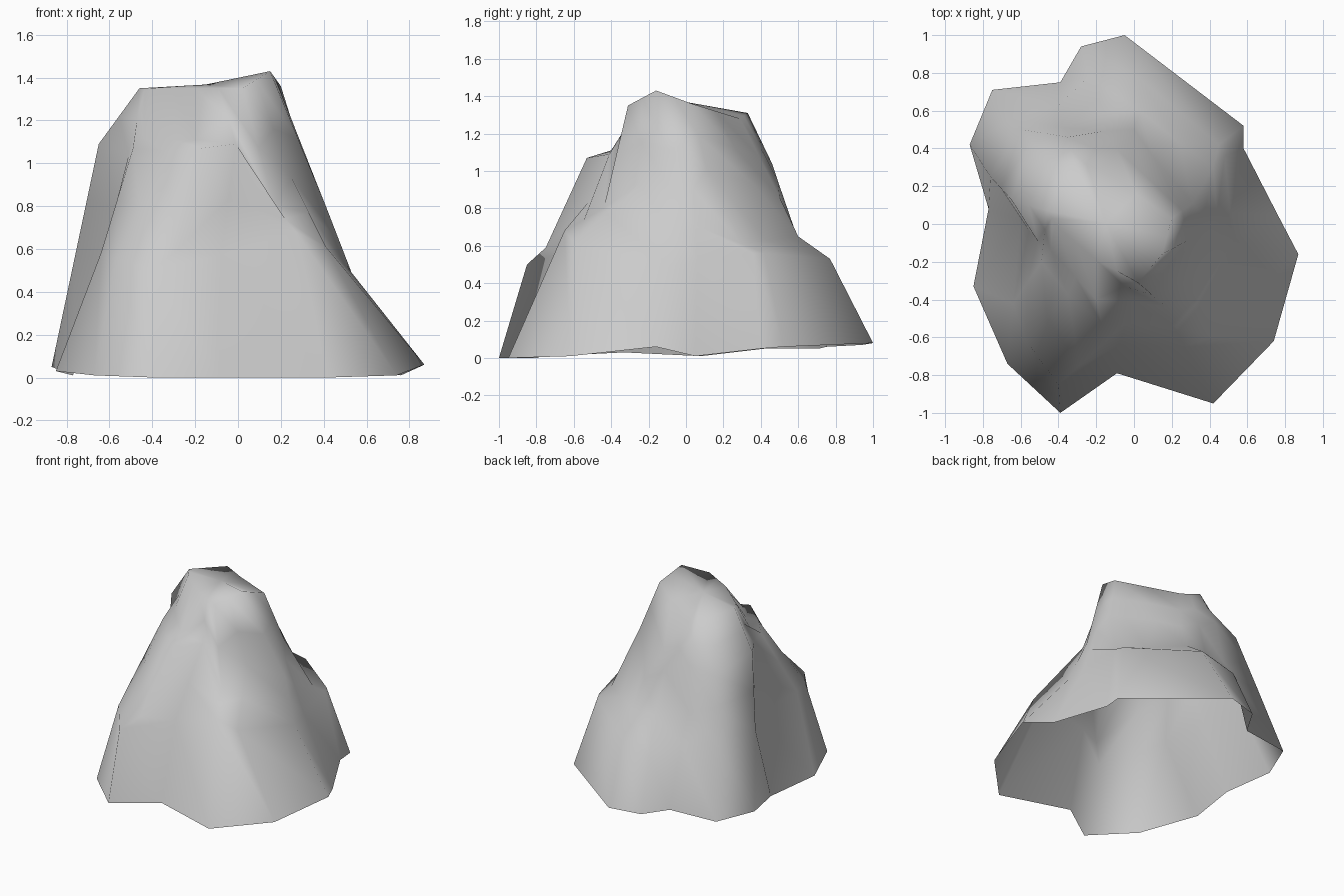
import bpy
import bmesh
from mathutils import Vector

cube = bpy.data.objects.get("Cube")
if cube:
    bpy.data.objects.remove(cube, do_unlink=True)

CM = 0.01  # profiles are written in hundredths of a unit

# Spur profiles around the rock, clockwise from the back: foot, shoulder, neck
spurs = {
    "back_lobe": [(-5, 100, 8), (3, 77, 53), (0, 50, 86)],
    "back_left_corner": [(58, 52, 6), (45, 42, 56), (10, 36, 93)],
    "left_notch": [(58, 40, 5), (48, 36, 56), (31, 11, 101)],
    "left_hollow": [(76, 5, 1), (51, 6, 52), (37, 4, 90)],
    "left_spur": [(87, -16, 6), (53, -8, 49), (41, -2, 80)],
    "front_left_face": [(74, -62, 1), (41, -59, 61), (25, -25, 93)],
    "front_left_spur": [(42, -95, 0), (27, -65, 68), (17, -44, 80)],
    "front_valley": [(-9, -79, 0), (-8, -64, 57), (-1, -41, 109)],
    "front_lobe": [(-39, -100, 0), (-40, -85, 50), (-17, -53, 107)],
    "front_right_face": [(-67, -74, 1), (-57, -62, 55), (-35, -37, 106)],
    "front_right_spur": [(-85, -33, 3), (-64, -42, 58), (-49, -20, 107)],
    "right_hollow": [(-77, 8, 1), (-60, 2, 55), (-51, -9, 104)],
    "right_spur": [(-87, 42, 5), (-76, 25, 57), (-65, 13, 109)],
    "back_right_corner": [(-75, 71, 5), (-64, 56, 58), (-55, 44, 100)],
    "back_valley": [(-39, 75, 6), (-40, 63, 52), (-35, 46, 104)],
    "back_shelf": [(-28, 94, 7), (-24, 78, 45), (-17, 49, 95)],
}

# Ledges below the neck, where a spur does not rise straight from its shoulder
lower_ledges = {
    "back_lobe": (3, 60, 65),
    "back_left_corner": (24, 43, 63),
    "left_notch": (42, 30, 61),
    "front_lobe": (-29, -75, 59),
    "back_valley": (-38, 51, 71),
    "back_shelf": (-15, 59, 66),
}

# Ledges above the neck, set back against the crown wall
upper_ledges = {
    "front_lobe": (-20, -40, 111),
    "front_right_face": (-31, -28, 111),
    "front_right_spur": (-44, -14, 112),
}

# Crown outline: a point above every second spur, the rest lie in between
crown_keys = [(-18, 29, 128), (20, 3, 136), (15, -16, 143), (2, -31, 135),
              (-20, -19, 135), (-41, -1, 135), (-46, 7, 135), (-32, 33, 131)]


def crown_point(index):
    """Point of the crown rim above the spur with this index."""
    first = Vector(crown_keys[index // 2])
    following = Vector(crown_keys[(index // 2 + 1) % len(crown_keys)])
    return first.lerp(following, 0.5 * (index % 2))


def ledge_point(ledges, name, below, above):
    """Ledge of a spur, or the middle of the slope if it has none."""
    return Vector(ledges[name]) if name in ledges else below.lerp(above, 0.5)


def make_material(name, colour):
    material = bpy.data.materials.new(name)
    material.use_nodes = True
    material.diffuse_color = colour
    material.node_tree.nodes["Principled BSDF"].inputs["Base Color"].default_value = colour
    return material


# Rock shell: spurs skinned side by side, open underneath
bm = bmesh.new()
columns = []
for index, (name, profile) in enumerate(spurs.items()):
    foot, shoulder, neck = (Vector(p) for p in profile)
    crown = crown_point(index)
    points = [foot, shoulder,
              ledge_point(lower_ledges, name, shoulder, neck), neck,
              ledge_point(upper_ledges, name, neck, crown), crown]
    columns.append([bm.verts.new(p * CM) for p in points])

for index, column in enumerate(columns):
    neighbour = columns[(index + 1) % len(columns)]
    for level in range(len(column) - 1):
        bm.faces.new((column[level], column[level + 1],
                      neighbour[level + 1], neighbour[level]))

# Rounded summit closing the crown
rim = [column[-1] for column in columns]
centre = sum((v.co for v in rim), Vector()) / len(rim)
summit = bm.verts.new(centre + Vector((0, 0, 2)) * CM)
for index, vert in enumerate(rim):
    bm.faces.new((vert, summit, rim[(index + 1) % len(rim)]))

bmesh.ops.recalc_face_normals(bm, faces=bm.faces)
if summit.link_faces[0].normal.z < 0:
    bmesh.ops.reverse_faces(bm, faces=bm.faces)
for face in bm.faces:
    face.smooth = True

mesh = bpy.data.meshes.new("rock")
bm.to_mesh(mesh)
bm.free()
mesh.materials.append(make_material("stone_grey", (0.6, 0.6, 0.6, 1.0)))
rock = bpy.data.objects.new("rock", mesh)
bpy.context.collection.objects.link(rock)
